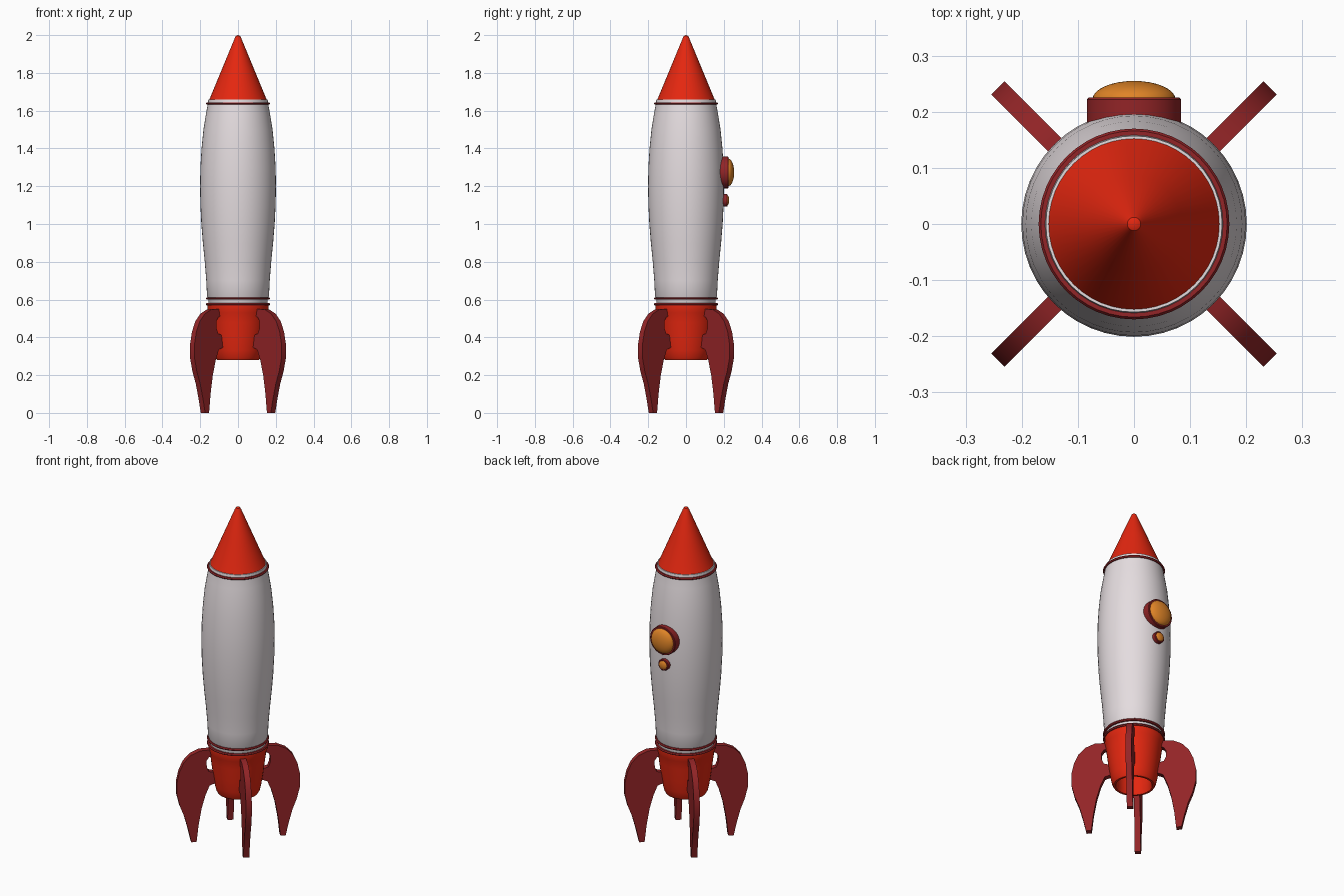
import bpy, bmesh, math
from mathutils import Matrix

if "Cube" in bpy.data.objects:
    bpy.data.objects.remove(bpy.data.objects["Cube"])


def material(name, rgb):
    m = bpy.data.materials.new(name)
    m.diffuse_color = (*rgb, 1)
    m.use_nodes = True
    m.node_tree.nodes["Principled BSDF"].inputs["Base Color"].default_value = m.diffuse_color
    return m


RED = material("bright red", (0.78, 0.02, 0.005))
DARK = material("dark red", (0.29, 0.018, 0.02))
WHITE = material("off white", (0.78, 0.72, 0.74))
ORANGE = material("orange", (0.74, 0.23, 0.02))


def finish(bm, name, mat, angle=35):
    bmesh.ops.recalc_face_normals(bm, faces=bm.faces)
    mesh = bpy.data.meshes.new(name)
    bm.to_mesh(mesh)
    bm.free()
    ob = bpy.data.objects.new(name, mesh)
    bpy.context.collection.objects.link(ob)
    mesh.materials.append(mat)
    bpy.ops.object.select_all(action='DESELECT')
    bpy.context.view_layer.objects.active = ob
    ob.select_set(True)
    bpy.ops.object.shade_smooth_by_angle(angle=math.radians(angle))
    return ob


def lathe(name, profile, mat, matrix=Matrix(), closed=False, steps=48):
    """Spin an (r, z) profile about z, then place it with matrix."""
    bm = bmesh.new()
    vs = [bm.verts.new((r, 0, z)) for r, z in profile]
    es = [bm.edges.new(p) for p in zip(vs, vs[1:])]
    if closed:
        es.append(bm.edges.new((vs[-1], vs[0])))
    bmesh.ops.spin(bm, geom=vs + es, cent=(0, 0, 0), axis=(0, 0, 1),
                   angle=2 * math.pi, steps=steps)
    bmesh.ops.remove_doubles(bm, verts=bm.verts, dist=1e-5)
    bm.transform(matrix)
    return finish(bm, name, mat)


# Hull, with a narrow neck at each end
lathe("hull", [(0, .565), (.155, .565), (.157, .605), (.164, .62), (.168, .70),
               (.176, .80), (.186, .90), (.194, 1.0), (.199, 1.1), (.201, 1.2),
               (.199, 1.3), (.193, 1.4), (.183, 1.5), (.170, 1.58), (.159, 1.64),
               (.157, 1.66), (0, 1.66)], WHITE)

# Nose cone with a rounded tip
lathe("nose_cone", [(0, 1.652), (.150, 1.652), (.153, 1.658), (.145, 1.675),
                    (.085, 1.82), (.018, 1.982), (.012, 1.994), (0, 2.0)], RED)

# Hollow engine section
lathe("engine_section", [(0, .57), (.161, .57), (.161, .545), (.156, .53),
                         (.149, .48), (.139, .40), (.128, .33), (.120, .295),
                         (.112, .281), (.100, .281), (.094, .30), (.098, .40),
                         (0, .42)], RED)

# Trim rings
for name, z in (("upper_ring", 1.638), ("middle_ring", .606), ("lower_ring", .575)):
    lathe(name, [(.150, z - .006), (.166, z - .006), (.170, z), (.166, z + .006),
                 (.150, z + .006)], DARK, closed=True)


# Portholes on the back (+y): rim and domed glass
def porthole(name, z, r, y_rim, y_glass, r_glass):
    place = Matrix.Translation((0, 0, z)) @ Matrix.Rotation(-math.pi / 2, 4, 'X')
    lathe(name + "_rim", [(r, .17), (r, y_rim - .003), (r - .003, y_rim),
                          (r_glass - .003, y_rim), (r_glass - .003, .17)],
          DARK, place, closed=True)
    n = 8
    dome = [(r_glass * math.cos(i / n * math.pi / 2),
             y_rim - .003 + (y_glass - y_rim + .003) * math.sin(i / n * math.pi / 2))
            for i in range(n)] + [(0, y_glass)]
    lathe(name + "_glass", dome, ORANGE, place)


porthole("large_porthole", 1.273, .084, .225, .255, .074)
porthole("small_porthole", 1.125, .033, .220, .229, .027)

# Four curved fins on the diagonals, each with a notch beside the engine
FIN = [(.233, 0), (.262, 0), (.280, .08), (.300, .155), (.325, .22), (.342, .29),
       (.343, .36), (.328, .43), (.303, .485), (.265, .525), (.215, .548),
       (.140, .550), (.140, .515), (.165, .505), (.178, .485), (.176, .445),
       (.165, .42), (.130, .41), (.120, .35), (.160, .335), (.183, .28),
       (.205, .20), (.222, .10)]
T = .0165
for k, name in enumerate(("back_right_fin", "back_left_fin",
                          "front_left_fin", "front_right_fin")):
    bm = bmesh.new()
    face = bm.faces.new([bm.verts.new((r, -T, z)) for r, z in FIN])
    ext = bmesh.ops.extrude_face_region(bm, geom=[face], use_keep_orig=True)
    for v in ext["geom"]:
        if isinstance(v, bmesh.types.BMVert):
            v.co.y = T
    bm.transform(Matrix.Rotation(math.radians(45 + 90 * k), 4, 'Z'))
    finish(bm, name, DARK)
